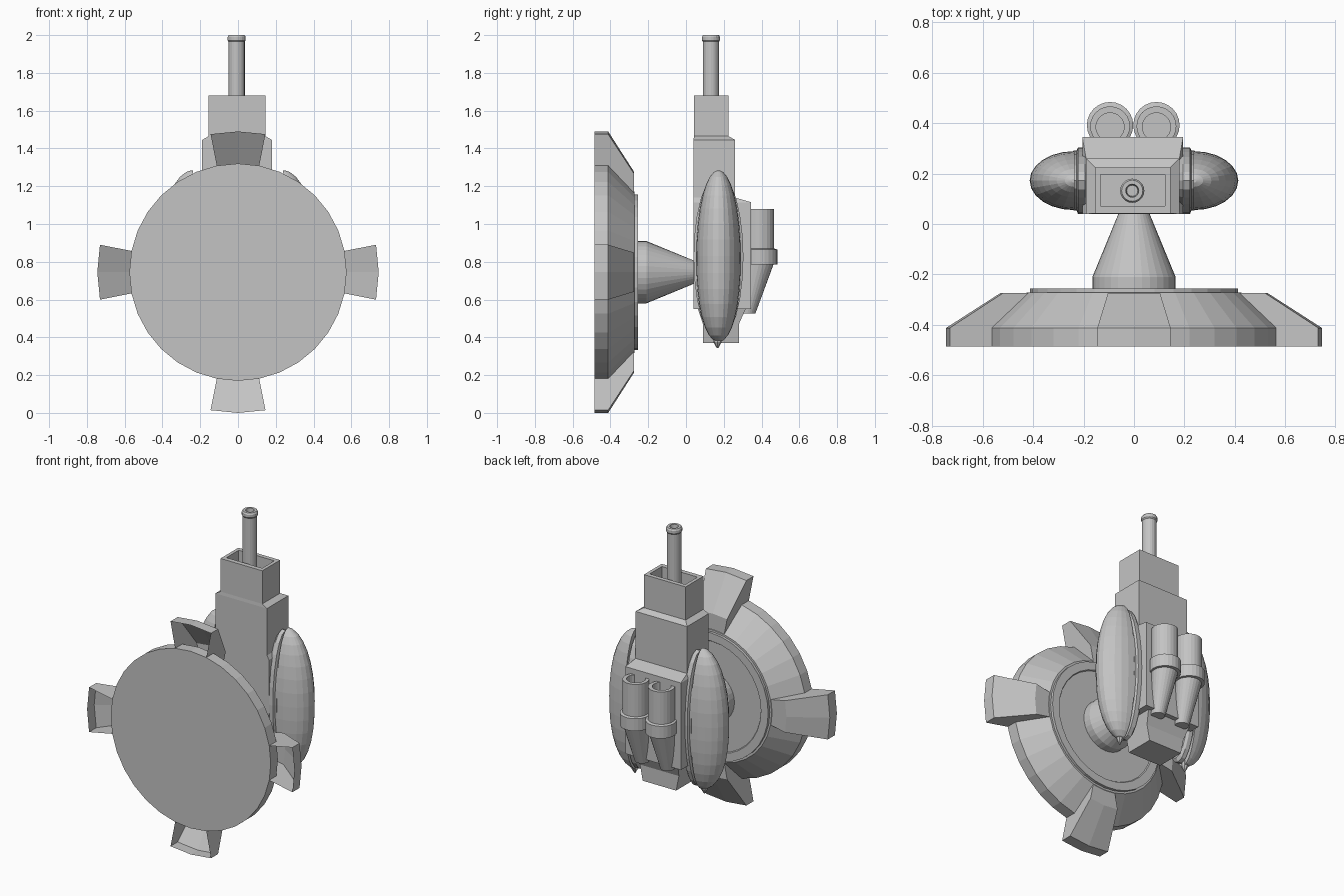
import bpy, bmesh, math
from math import sin, cos, pi, radians

if "Cube" in bpy.data.objects:
    bpy.data.objects.remove(bpy.data.objects["Cube"])

grey = bpy.data.materials.new("plain_grey")
grey.diffuse_color = (0.55, 0.55, 0.55, 1)
grey.use_nodes = True
grey.node_tree.nodes["Principled BSDF"].inputs["Base Color"].default_value = grey.diffuse_color
CZ = 0.745  # height of the disc axis


def finish(name, bm):
    bmesh.ops.remove_doubles(bm, verts=bm.verts, dist=1e-5)
    bmesh.ops.recalc_face_normals(bm, faces=bm.faces)
    me = bpy.data.meshes.new(name)
    bm.to_mesh(me)
    bm.free()
    me.materials.append(grey)
    ob = bpy.data.objects.new(name, me)
    bpy.context.collection.objects.link(ob)
    return ob


def loft(name, rings, cap0=True, cap1=True):
    """Skin a list of closed rings with equal point counts."""
    bm = bmesh.new()
    vs = [[bm.verts.new(p) for p in r] for r in rings]
    n = len(rings[0])
    for a, b in zip(vs, vs[1:]):
        for i in range(n):
            j = (i + 1) % n
            bm.faces.new((a[i], a[j], b[j], b[i]))
    if cap0:
        bm.faces.new(vs[0])
    if cap1:
        bm.faces.new(vs[-1])
    return finish(name, bm)


def circle_y(r, y, n=32):
    return [(r * sin(2 * pi * i / n), y, CZ + r * cos(2 * pi * i / n)) for i in range(n)]


def circle_z(x, y, r, z, n=24):
    return [(x + r * cos(2 * pi * i / n), y + r * sin(2 * pi * i / n), z) for i in range(n)]


def rect(hx, y0, y1, z, cx=-0.005):
    return [(cx - hx, y0, z), (cx + hx, y0, z), (cx + hx, y1, z), (cx - hx, y1, z)]


# Big front disc with raised rim on its back
loft("disc", [circle_y(r, y) for r, y in
              [(0.575, -0.485), (0.575, -0.412), (0.425, -0.272), (0.412, -0.272),
               (0.412, -0.255), (0.36, -0.255), (0.355, -0.262)]])

# Four flared tabs round the disc, hollow and open to the front
for k, side in enumerate(("top", "right", "bottom", "left")):
    bm = bmesh.new()
    prof = [(0.575, -0.485), (0.745, -0.485), (0.745, -0.412), (0.53, -0.274), (0.42, -0.274), (0.575, -0.412)]
    cols = []
    for d in (-11.25, 0, 11.25):
        a = radians(90 * k + d)
        cols.append([bm.verts.new((r * sin(a), y, CZ + r * cos(a))) for r, y in prof])
    for a, b in zip(cols, cols[1:]):
        for i in (1, 2, 3):
            bm.faces.new((a[i], a[i + 1], b[i + 1], b[i]))
    for c in (cols[0], cols[2]):
        bm.faces.new(c)
    finish(side + "_tab", bm)

# Conical stem joining disc and body
loft("stem", [circle_y(r, y) for r, y in
              [(0.165, -0.265), (0.165, -0.21), (0.06, 0.045), (0.06, 0.08)]])

# Stepped body with an open top socket
loft("body", [rect(*r) for r in
              [(0.2, 0.04, 0.345, 0.55), (0.2, 0.04, 0.345, 1.115), (0.185, 0.04, 0.26, 1.14),
               (0.185, 0.04, 0.26, 1.445), (0.15, 0.042, 0.225, 1.465), (0.15, 0.042, 0.225, 1.68),
               (0.128, 0.072, 0.197, 1.68), (0.128, 0.072, 0.197, 1.5)]])

# Lower block under the body
loft("lower_block", [rect(0.12, 0.09, 0.28, 0.37), rect(0.14, 0.09, 0.28, 0.47),
                     rect(0.16, 0.06, 0.32, 0.56)])

# Top rod with bead and bored end
loft("top_rod", [circle_z(-0.007, 0.132, r, z, 20) for r, z in
                 [(0.043, 1.48), (0.043, 1.965), (0.048, 1.972), (0.048, 1.99), (0.042, 2.0),
                  (0.026, 2.0), (0.022, 1.96)]])


def pod_rings(s, x0, depth, half, zc, hz, rows=16, cols=12):
    """Half-ellipsoid shell: flat towards the body, bulging outwards."""
    rings = []
    for k in range(rows + 1):
        u = -cos(pi * k / rows) * 0.998
        f = (1 - abs(u) ** (2.5 if u < 0 else 2.1)) ** 0.5
        ring = []
        for i in range(cols + 1):
            t = -pi / 2 + pi * i / cols
            ring.append((s * (x0 + depth * f * cos(t)), 0.172 + half * f * sin(t), zc + hz * u))
        rings.append(ring)
    return rings


for s, side in ((-1, "left"), (1, "right")):
    # Side pod
    loft(side + "_pod", pod_rings(s, 0.237, 0.177, 0.117, 0.83, 0.455))
    # Backing plate between pod and body
    rows = 24
    ring = [(0.172 + 0.132 * sin(2 * pi * i / rows), 0.825 + 0.44 * cos(2 * pi * i / rows))
            for i in range(rows)]
    loft(side + "_pod_backing", [[(s * x, 0.172 + (y - 0.172) * m, 0.825 + (z - 0.825) * m) for y, z in ring]
                                 for x, m in ((0.18, 0.95), (0.195, 1), (0.222, 1), (0.228, 0.9), (0.24, 0.9))])
    # Small spike under the pod
    loft(side + "_pod_tip", [circle_z(s * 0.25, 0.167, r, z, 8)
                             for r, z in ((0.004, 0.343), (0.022, 0.375), (0.022, 0.41))])
    # Rear thruster: hollow tube, collar and tapered tail
    cx = s * 0.092 - 0.003
    loft(side + "_thruster", [circle_z(cx, y, r, z) for y, r, z in
                              [(0.325, 0.042, 0.525), (0.385, 0.078, 0.785), (0.392, 0.092, 0.785),
                               (0.392, 0.092, 0.865), (0.388, 0.079, 0.87), (0.388, 0.079, 1.08),
                               (0.385, 0.056, 1.08), (0.385, 0.056, 0.98)]])
